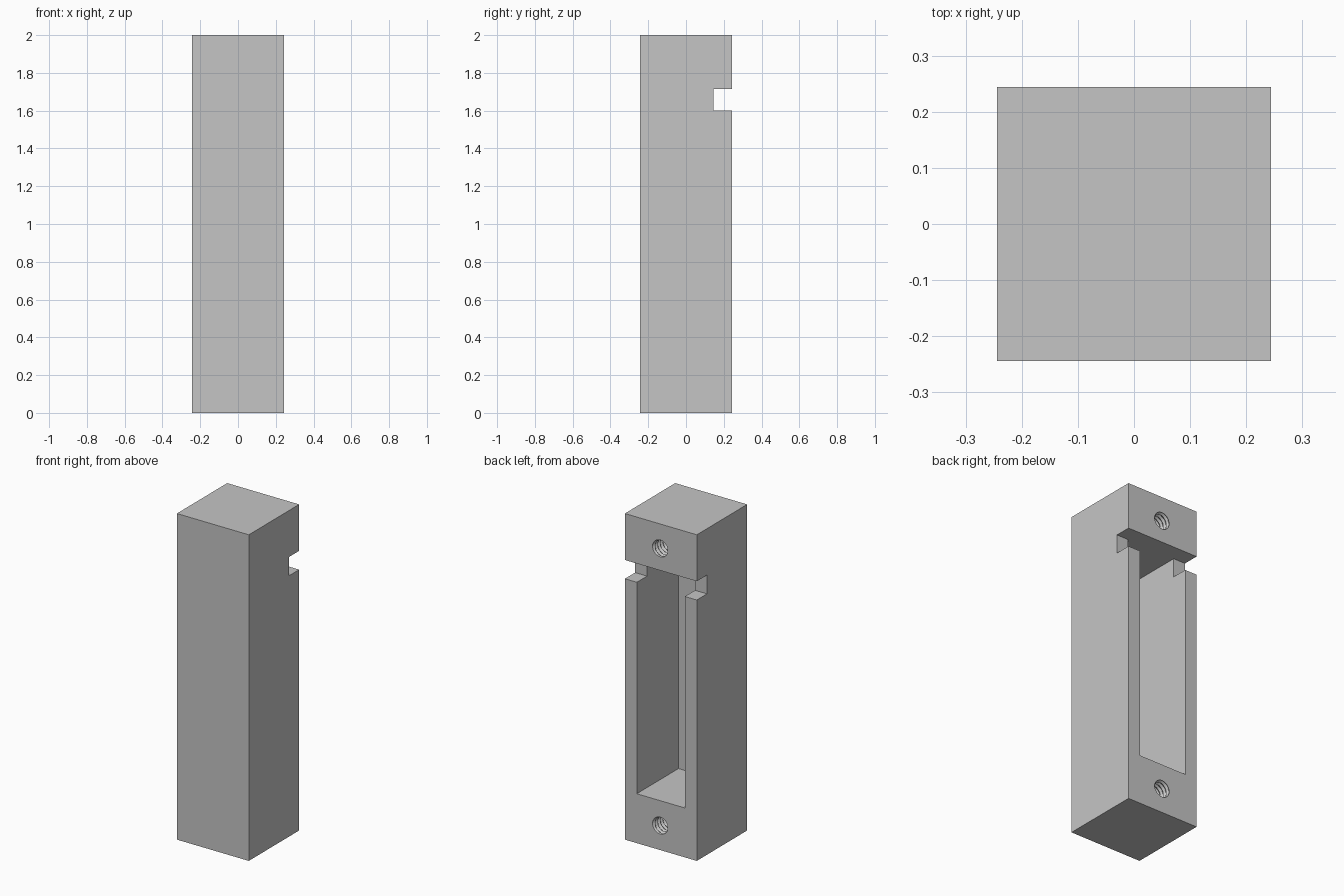
import bpy
import bmesh
from math import sin, cos, tau

if "Cube" in bpy.data.objects:
    bpy.data.objects.remove(bpy.data.objects["Cube"], do_unlink=True)

HALF = 0.244             # half width of the square column
HEIGHT = 2.0
SLOT_TOP = 1.715         # shared top of the pocket and the cross slot
OVER = 0.05              # how far cutters stick out of the body

metal = bpy.data.materials.new("plain grey")
metal.use_nodes = True
grey = (0.56, 0.56, 0.56, 1)
metal.diffuse_color = grey
metal.node_tree.nodes["Principled BSDF"].inputs["Base Color"].default_value = grey


def make_object(name, bm):
    bmesh.ops.recalc_face_normals(bm, faces=bm.faces)
    mesh = bpy.data.meshes.new(name)
    bm.to_mesh(mesh)
    bm.free()
    mesh.materials.append(metal)
    obj = bpy.data.objects.new(name, mesh)
    bpy.context.collection.objects.link(obj)
    return obj


def make_box(name, low, high):
    bm = bmesh.new()
    bmesh.ops.create_cube(bm, size=1)
    for v in bm.verts:
        v.co = [a + (c + 0.5) * (b - a) for a, b, c in zip(low, high, v.co)]
    return make_object(name, bm)


def make_thread(name, z, depth=0.3, pitch=0.025, inner=0.046, outer=0.057,
                sides=32, steps=8):
    """Closed rod along y whose radius follows a helical V thread."""
    bm = bmesh.new()
    rows = int((depth + OVER) / pitch * steps)
    rings = []
    for r in range(rows + 1):
        y = HALF - depth + r * pitch / steps
        ring = []
        for s in range(sides):
            phase = (r / steps + s / sides) % 1
            radius = inner + (outer - inner) * abs(2 * phase - 1)
            angle = tau * s / sides
            ring.append(bm.verts.new((radius * cos(angle), y, z + radius * sin(angle))))
        rings.append(ring)
    for a, b in zip(rings, rings[1:]):
        for s in range(sides):
            t = (s + 1) % sides
            # triangles follow the slope of the helix
            bm.faces.new((a[s], a[t], b[s]))
            bm.faces.new((a[t], b[t], b[s]))
    bm.faces.new(rings[0])
    bm.faces.new(rings[-1])
    return make_object(name, bm)


def cut(target, cutter):
    mod = target.modifiers.new(cutter.name, 'BOOLEAN')
    mod.operation = 'DIFFERENCE'
    mod.solver = 'EXACT'
    mod.object = cutter
    cutter.hide_render = True
    bpy.context.view_layer.objects.active = target
    bpy.ops.object.modifier_apply(modifier=mod.name)
    bpy.data.objects.remove(cutter, do_unlink=True)


# Square column
body = make_box("housing_body", (-HALF, -HALF, 0), (HALF, HALF, HEIGHT))

# Deep pocket open to the back
cut(body, make_box("pocket_cutter", (-0.163, -0.16, 0.303),
                   (0.163, HALF + OVER, SLOT_TOP)))

# Cross slot through both side walls
cut(body, make_box("slot_cutter", (-HALF - OVER, 0.145, 1.6),
                   (HALF + OVER, HALF + OVER, SLOT_TOP)))

# Threaded screw holes above and below the pocket
for label, z in (("lower", 0.15), ("upper", 1.85)):
    cut(body, make_thread(label + "_thread_cutter", z))
